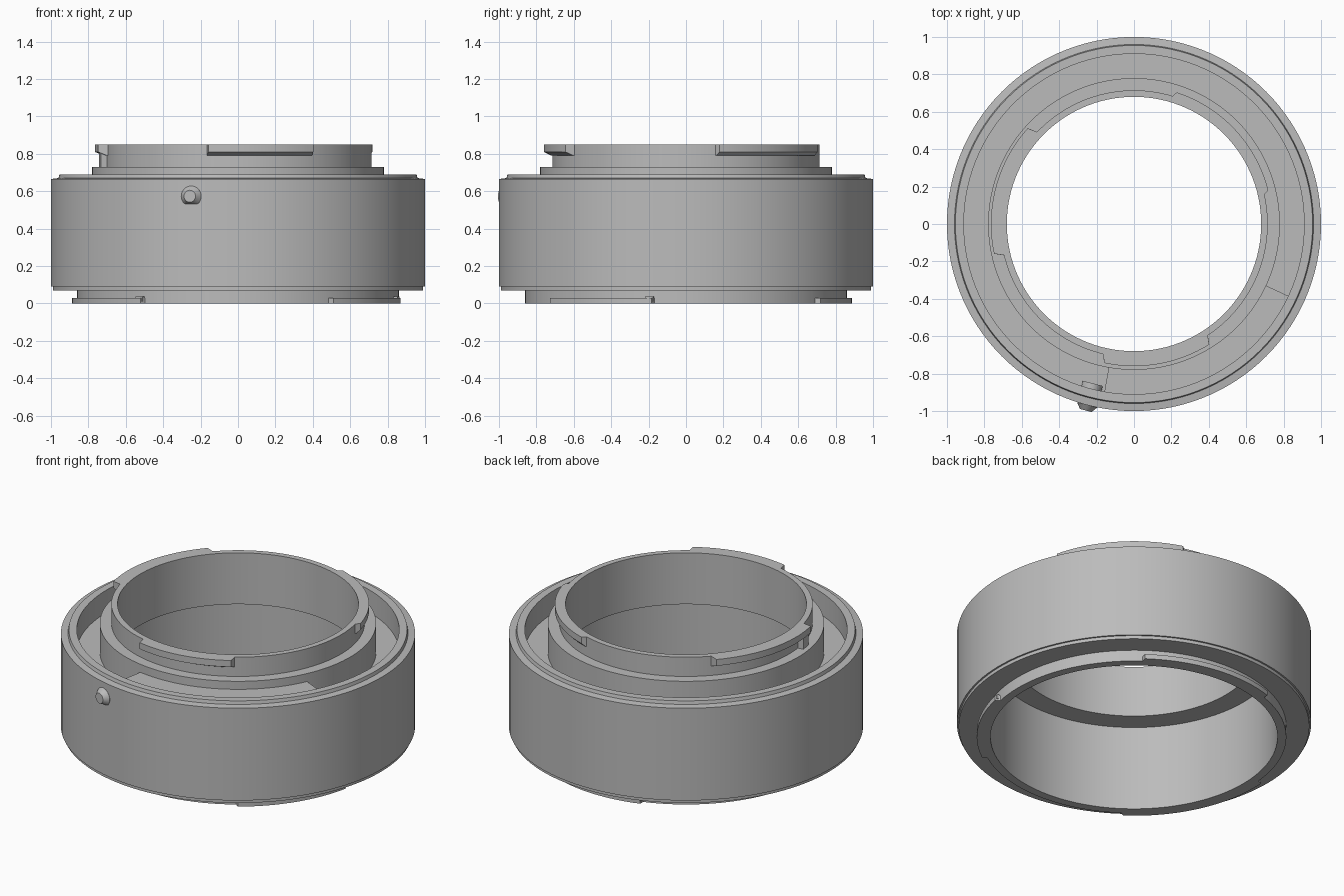
import bpy, bmesh, math
from mathutils import Matrix

cube = bpy.data.objects.get("Cube")
if cube:
    bpy.data.objects.remove(cube, do_unlink=True)

metal = bpy.data.materials.new("satin grey metal")
metal.use_nodes = True
GREY = (0.5, 0.5, 0.5, 1)
metal.diffuse_color = GREY
metal.node_tree.nodes["Principled BSDF"].inputs["Base Color"].default_value = GREY


def finish(name, bm):
    bmesh.ops.recalc_face_normals(bm, faces=bm.faces)
    mesh = bpy.data.meshes.new(name)
    bm.to_mesh(mesh)
    bm.free()
    mesh.materials.append(metal)
    ob = bpy.data.objects.new(name, mesh)
    bpy.context.collection.objects.link(ob)
    bpy.ops.object.select_all(action='DESELECT')
    ob.select_set(True)
    bpy.context.view_layer.objects.active = ob
    bpy.ops.object.shade_smooth_by_angle(angle=math.radians(25))
    return ob


def sweep(name, section, start=0, end=360, taper=0):
    """Sweep a closed (radius, z) section about the z axis; taper slants the ends."""
    full = end - start == 360
    steps = 120 if full else max(2, round((end - start) / 3))
    inner = min(r for r, z in section)
    outer = max(r for r, z in section)
    bm = bmesh.new()
    rings = []
    for i in range(steps if full else steps + 1):
        t = i / steps
        ring = []
        for r, z in section:
            inset = taper * (r - inner) / (outer - inner)
            a = math.radians(start + inset + (end - start - 2 * inset) * t)
            ring.append(bm.verts.new((r * math.cos(a), r * math.sin(a), z)))
        rings.append(ring)
    n = len(section)
    pairs = list(zip(rings, rings[1:])) + ([(rings[-1], rings[0])] if full else [])
    for a, b in pairs:
        for j in range(n):
            k = (j + 1) % n
            bm.faces.new((a[j], a[k], b[k], b[j]))
    if not full:
        bm.faces.new(rings[0])
        bm.faces.new(rings[-1])
    return finish(name, bm)


def box(r0, r1, z0, z1):
    return [(r0, z0), (r1, z0), (r1, z1), (r0, z1)]


# Main rings
sweep("base_ring", box(0.81, 0.86, 0, 0.07))
sweep("outer_shell", [(0.81, 0.07), (0.99, 0.07), (0.99, 0.09), (1, 0.09), (1, 0.665),
                      (0.96, 0.67), (0.955, 0.69), (0.91, 0.69), (0.91, 0.55), (0.81, 0.55)])
sweep("mount_neck", [(0.68, 0.53), (0.81, 0.53), (0.81, 0.55), (0.78, 0.55), (0.78, 0.73),
                     (0.715, 0.73), (0.715, 0.85), (0.68, 0.85)])

# Raised plate bridging part of the groove
sweep("groove_plate", box(0.775, 0.912, 0.55, 0.68), 260, 335)

# Bayonet lugs around the top of the neck
for i, (start, end, r) in enumerate([(136, 194, 0.765), (256, 304, 0.76), (12, 74, 0.74)]):
    sweep(f"top_lug_{i + 1}", [(0.70, 0.79), (0.72, 0.79), (r, 0.81), (r, 0.85), (0.70, 0.85)],
          start, end, 2)
sweep("lug_stop_post", box(0.70, 0.75, 0.73, 0.81), 187, 192)

# Bayonet lugs around the base, each with a small stop at one end
for i, (start, end, stop) in enumerate([(304, 349, 347), (53, 109, 107), (175, 235, 233)]):
    sweep(f"base_lug_{i + 1}", box(0.85, 0.888, 0, 0.03), start, end, 1)
    sweep(f"base_lug_stop_{i + 1}", box(0.85, 0.88, 0.01, 0.037), stop - 1.5, stop + 1.5)

# Release pin through the shell, flat on its underside
bm = bmesh.new()
ends = []
for radius, depth in [(0.055, 0.88), (0.055, 1.0), (0.032, 1.03)]:
    ring = []
    for i in range(32):
        a = math.tau * i / 32
        ring.append(bm.verts.new((radius * math.cos(a), -depth,
                                  0.573 + max(radius * math.sin(a), -0.042))))
    ends.append(ring)
for a, b in zip(ends, ends[1:]):
    for j in range(32):
        k = (j + 1) % 32
        bm.faces.new((a[j], a[k], b[k], b[j]))
bm.faces.new(ends[0])
bm.faces.new(ends[-1])
bm.transform(Matrix.Rotation(math.radians(-14.5), 4, 'Z'))
finish("release_pin", bm)
